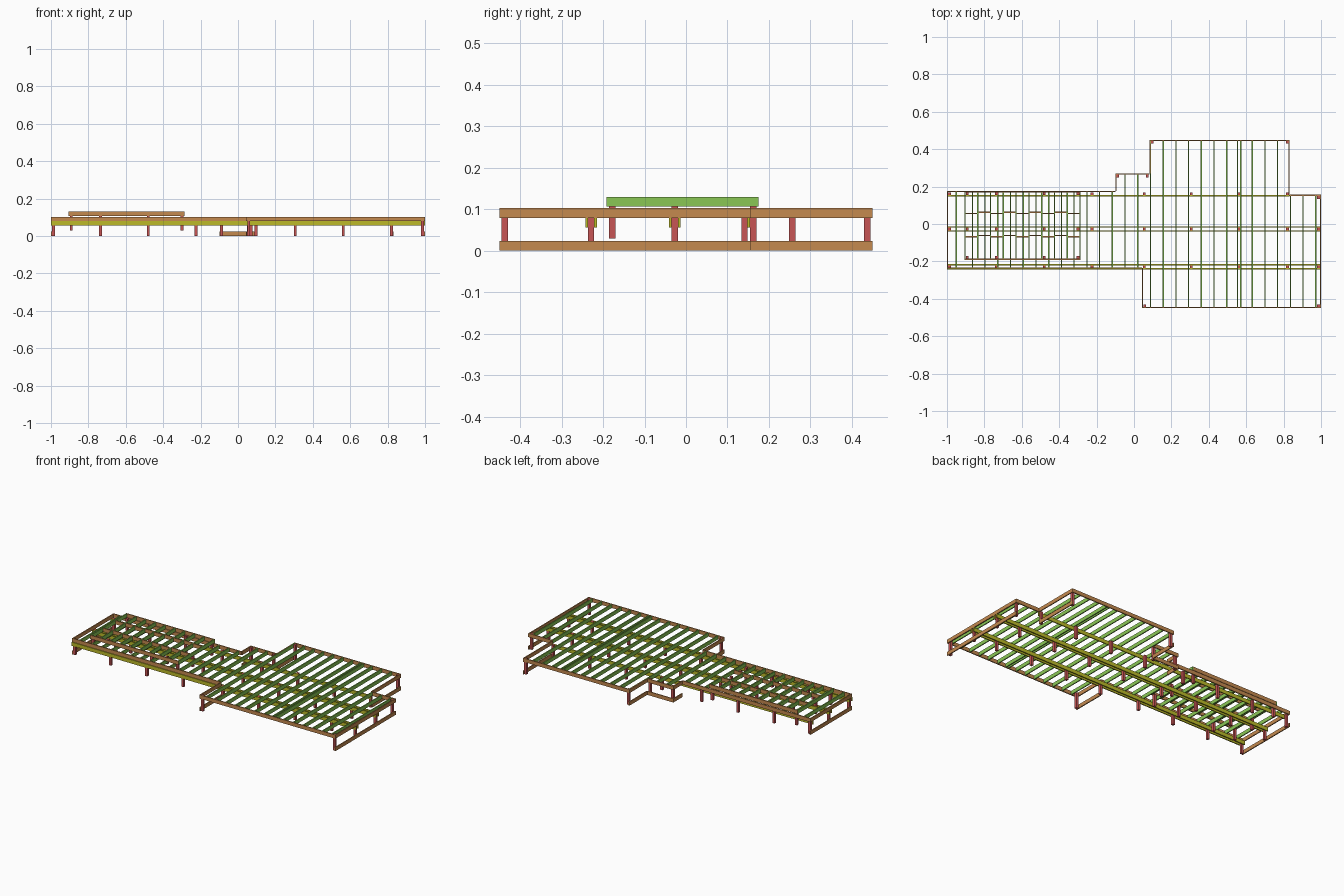
import bpy
import bmesh

cube = bpy.data.objects.get("Cube")
if cube:
    bpy.data.objects.remove(cube)

T, H, P = 0.0064, 0.0234, 0.015       # board thickness, board depth, post width
LOW, BEAM, JOIST, RAISED = 0.0, 0.0561, 0.0795, 0.1066   # undersides of the board layers
DECK_TOP = JOIST + H


def srgb(r, g, b):
    lin = lambda c: c / 12.92 if c <= 0.04 else ((c + 0.055) / 1.055) ** 2.4
    return (lin(r), lin(g), lin(b), 1.0)


def material(name, color):
    m = bpy.data.materials.new(name)
    m.use_nodes = True
    m.diffuse_color = color
    m.node_tree.nodes["Principled BSDF"].inputs["Base Color"].default_value = color
    return m


BROWN = material("rim brown", srgb(0.77, 0.54, 0.31))
GREEN = material("joist green", srgb(0.54, 0.78, 0.33))
RED = material("post red", srgb(0.78, 0.33, 0.33))
YELLOW = material("beam yellow", srgb(0.74, 0.73, 0.16))


def boards(name, mat, boxes):
    """One object made of boxes, each given as (x0, x1, y0, y1, z0, z1)."""
    bm = bmesh.new()
    for x0, x1, y0, y1, z0, z1 in boxes:
        verts = bmesh.ops.create_cube(bm, size=1)["verts"]
        bmesh.ops.scale(bm, vec=(x1 - x0, y1 - y0, z1 - z0), verts=verts)
        bmesh.ops.translate(bm, vec=((x0 + x1) / 2, (y0 + y1) / 2, (z0 + z1) / 2), verts=verts)
    mesh = bpy.data.meshes.new(name)
    bm.to_mesh(mesh)
    bm.free()
    mesh.materials.append(mat)
    obj = bpy.data.objects.new(name, mesh)
    bpy.context.collection.objects.link(obj)
    return obj


def along_y(x, y0, y1, z):
    return (x - T / 2, x + T / 2, y0, y1, z, z + H)


def along_x(y, x0, x1, z):
    return (x0, x1, y - T / 2, y + T / 2, z, z + H)


def post(x, y, z0, z1):
    return (x - P / 2, x + P / 2, y - P / 2, y + P / 2, z0, z1)


# Deck outline
LEFT, RIGHT = 1.0, -1.0
FRONT, MID_FRONT = -0.45, -0.238
BACK, STEP_BACK, MID_BACK, SIDE_BACK = 0.45, 0.27, 0.177, 0.157
FRONT_X, BACK_X, BACK_END, STEP_X = 0.043, 0.083, 0.832, -0.1
e = T / 2

# Rim boards: (position, start, end)
rims_x = [(MID_FRONT + e, RIGHT, FRONT_X), (FRONT + e, FRONT_X, LEFT),
          (SIDE_BACK - e, BACK_END, LEFT), (BACK - e, BACK_X, BACK_END),
          (STEP_BACK - e, STEP_X, BACK_X), (MID_BACK - e, RIGHT, STEP_X)]
rims_y = [(RIGHT + e, MID_FRONT, MID_BACK), (FRONT_X + e, FRONT, MID_FRONT),
          (LEFT - e, FRONT, SIDE_BACK), (BACK_END - e, SIDE_BACK, BACK),
          (BACK_X + e, STEP_BACK, BACK), (STEP_X + e, MID_BACK, STEP_BACK)]
boards("upper_rim", BROWN, [along_x(*r, JOIST) for r in rims_x] +
       [along_y(*r, JOIST) for r in rims_y])
boards("lower_rim", BROWN, [along_y(*r, LOW) for r in rims_y] +
       [along_x(STEP_BACK - e, STEP_X, BACK_X, LOW)])

# Deck joists run front to back between the rims
joist_xs = [-0.95] + [-1 + 0.068 * k for k in range(2, 30) if k != 23] + [0.554, 0.571]
joists = []
for x in joist_xs:
    y0 = FRONT if x > FRONT_X else MID_FRONT
    if x < STEP_X:
        y1 = MID_BACK
    elif x < BACK_X:
        y1 = STEP_BACK
    else:
        y1 = BACK if x < BACK_END else SIDE_BACK
    joists.append(along_y(x, y0 + T, y1 - T, JOIST))
boards("deck_joists", GREEN, joists)

# Paired beams hug the post rows; a single beam carries the back row
ROWS = (-0.229, -0.027)
BACK_ROW = 0.162
offset = (P + T) / 2
beams = [along_x(y + s * offset, RIGHT, LEFT, BEAM) for y in ROWS for s in (-1, 1)]
beams.append(along_x(BACK_ROW - offset, RIGHT, BACK_END, BEAM))
boards("beams", YELLOW, beams)

# Posts on the beam rows
row_xs = [-0.986, -0.735, -0.48, -0.225, 0.055, 0.306, 0.563, 0.82]
posts = [post(x, y, 0, JOIST) for x in row_xs + [0.986] for y in ROWS]
posts += [post(x, BACK_ROW, 0, JOIST) for x in row_xs]
boards("beam_posts", RED, posts)

# Posts in the outer corners
corners = [(FRONT_X + 0.014, -0.437), (0.986, -0.437), (0.986, 0.141),
           (BACK_X + 0.014, 0.437), (0.82, 0.437), (-0.088, 0.256), (0.071, 0.256)]
boards("corner_posts", RED, [post(x, y, 0, JOIST + 0.02) for x, y in corners])

# Raised platform
PX0, PX1, PY0, PY1 = -0.907, -0.285, -0.192, 0.175
boards("platform_rims", BROWN, [along_x(PY0 + e, PX0, PX1, RAISED),
                                along_x(PY1 - e, PX0, PX1, RAISED)])
bays = 9
step = (PX1 - PX0 - T) / bays
platform_xs = [PX0 + e + step * k for k in range(bays + 1)]
platform_joists = []
for k, x in enumerate(platform_xs):
    inset = 0 if k in (0, bays) else T
    platform_joists.append(along_y(x, PY0 + inset, PY1 - inset, RAISED))
boards("platform_joists", GREEN, platform_joists)

# Staggered blocking between the platform joists
boards("platform_blocking", BROWN,
       [along_x(y + (e if k % 2 else -e), x + e, x + step - e, RAISED)
        for y in (-0.065, 0.06) for k, x in enumerate(platform_xs[:-1])])

# Short posts carrying the platform
short = [post(x, y, 0.03, RAISED) for x in (-0.892, -0.3) for y in (-0.178, -0.027, BACK_ROW)]
short += [post(x, -0.178, 0.03, RAISED) for x in (-0.735, -0.48)]
short += [post(x, y, DECK_TOP - H, RAISED) for x in (-0.735, -0.48) for y in (-0.027, BACK_ROW)]
boards("platform_posts", RED, short)
